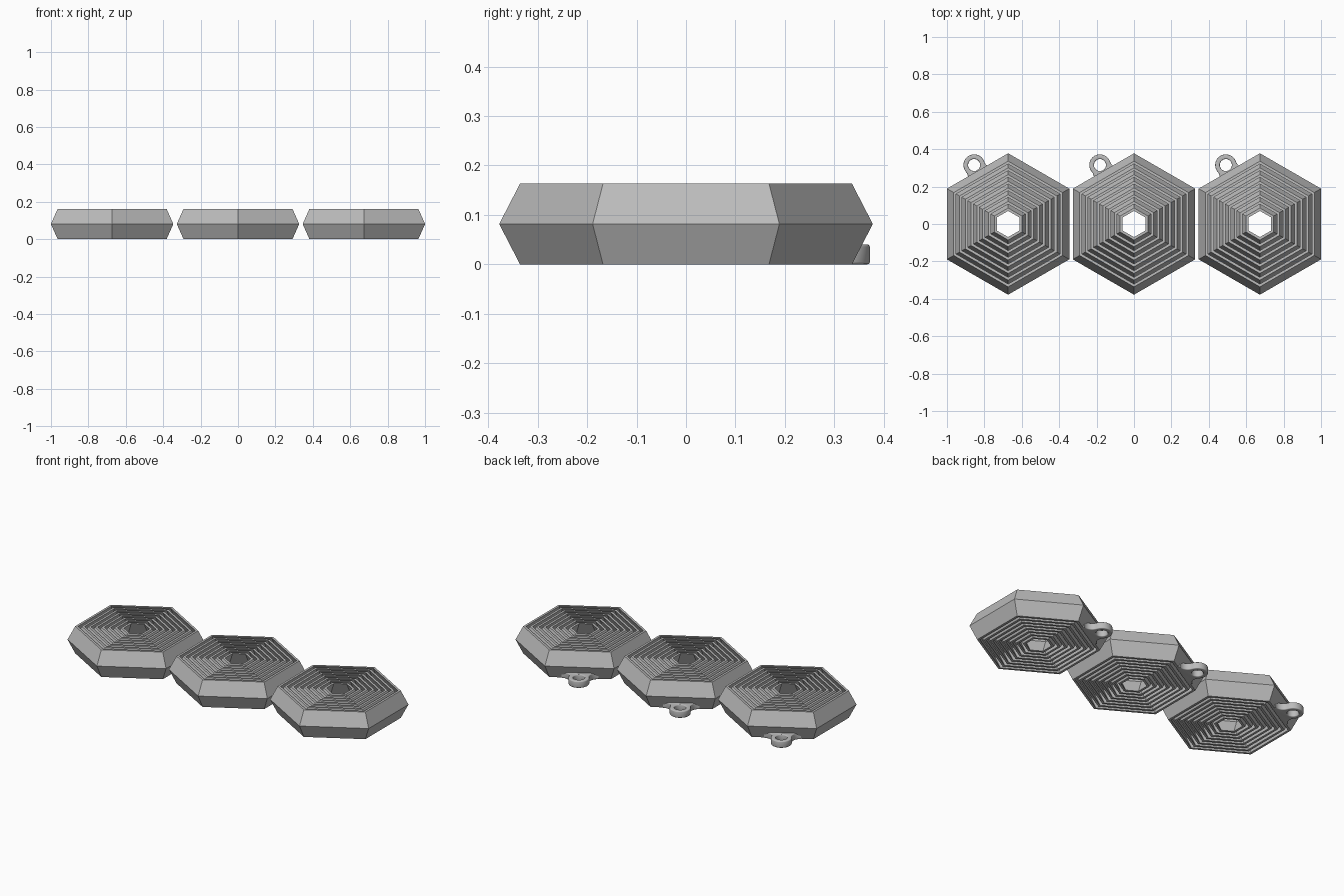
import bpy
import bmesh
from math import atan2, cos, pi, radians, sin, sqrt
from mathutils import Matrix

cube = bpy.data.objects.get("Cube")
if cube:
    bpy.data.objects.remove(cube)

HEIGHT = 0.163
BULGE = 0.042          # how far the middle of each wall swells outward
TOP_RADIUS = 0.336
HOLE_RADIUS = 0.07
RINGS = 8
WALL = 0.0155
PITCH = (TOP_RADIUS - HOLE_RADIUS - WALL) / (RINGS - 1)
SPACING = 0.673

grey = bpy.data.materials.new("plain grey")
grey.use_nodes = True
colour = (0.5, 0.5, 0.5, 1)
grey.diffuse_color = colour
grey.node_tree.nodes["Principled BSDF"].inputs["Base Color"].default_value = colour


def add_object(name, mesh, x):
    obj = bpy.data.objects.new(name, mesh)
    obj.location.x = x
    bpy.context.collection.objects.link(obj)
    return obj


def ring_mesh(radius):
    """Six-sided ring with a chevron-shaped wall."""
    inner = radius - WALL
    profile = [(radius, 0), (radius + BULGE, HEIGHT / 2), (radius, HEIGHT),
               (inner, HEIGHT), (inner + BULGE, HEIGHT / 2), (inner, 0)]
    bm = bmesh.new()
    columns = []
    for k in range(6):
        a = pi / 2 + k * pi / 3
        columns.append([bm.verts.new((r * cos(a), r * sin(a), z)) for r, z in profile])
    for k in range(6):
        a, b = columns[k], columns[(k + 1) % 6]
        for i in range(6):
            j = (i + 1) % 6
            bm.faces.new((a[i], b[i], b[j], a[j]))
    bmesh.ops.recalc_face_normals(bm, faces=bm.faces)
    mesh = bpy.data.meshes.new("hexagon_ring")
    bm.to_mesh(mesh)
    bm.free()
    mesh.materials.append(grey)
    return mesh


def arc(cx, cy, r, start, end, steps):
    return [(cx + r * cos(start + (end - start) * i / steps),
             cy + r * sin(start + (end - start) * i / steps)) for i in range(steps + 1)]


def loop_mesh():
    """Hanging loop, flared where it meets the outer ring."""
    centre, radius, hole, fillet, base = 0.364, 0.057, 0.032, 0.045, 0.30
    thick, edge = 0.04, 0.005
    fx = base + fillet
    fy = sqrt((radius + fillet) ** 2 - (fx - centre) ** 2)
    touch = atan2(fy, fx - centre)
    flare = arc(fx, fy, fillet, pi, touch + pi, 10)
    half = [(base - 0.01, fy)] + flare
    outline = [(x, -y) for x, y in half]
    outline += arc(centre, 0, radius, -touch, touch, 28)[1:-1]
    outline += half[::-1]

    curve = bpy.data.curves.new("loop_outline", "CURVE")
    curve.dimensions = "2D"
    curve.fill_mode = "BOTH"
    curve.extrude = thick / 2 - edge
    curve.bevel_depth = edge
    curve.bevel_resolution = 2
    curve.offset = -edge
    for points in (outline, arc(centre, 0, hole, 0, -2 * pi, 32)[:-1]):
        spline = curve.splines.new("POLY")
        spline.points.add(len(points) - 1)
        for p, (x, y) in zip(spline.points, points):
            p.co = (x, y, 0, 1)
        spline.use_cyclic_u = True
    helper = bpy.data.objects.new("loop_helper", curve)
    bpy.context.collection.objects.link(helper)
    bpy.context.view_layer.update()
    graph = bpy.context.evaluated_depsgraph_get()
    mesh = bpy.data.meshes.new_from_object(helper.evaluated_get(graph))
    bpy.data.objects.remove(helper)

    # Sink the root into the sloping wall without reaching the gap behind it
    slope = cos(pi / 6) * BULGE / (HEIGHT / 2)
    for v in mesh.vertices:
        v.co.z += thick / 2
        if v.co.x < base - 0.003:
            v.co.x = TOP_RADIUS * cos(pi / 6) - 0.006 + slope * v.co.z
    mesh.transform(Matrix.Rotation(radians(120), 4, "Z"))
    bm = bmesh.new()
    bm.from_mesh(mesh)
    bmesh.ops.remove_doubles(bm, verts=bm.verts, dist=0.0001)
    bmesh.ops.recalc_face_normals(bm, faces=bm.faces)
    bm.to_mesh(mesh)
    bm.free()
    mesh.materials.clear()
    mesh.materials.append(grey)
    return mesh


# Three identical hexagons in a row, each with nested rings and one loop
rings = [ring_mesh(TOP_RADIUS - i * PITCH) for i in range(RINGS)]
loop = loop_mesh()
for side, x in (("right", -SPACING), ("middle", 0), ("left", SPACING)):
    for i, mesh in enumerate(rings):
        add_object(f"{side}_ring_{i + 1}", mesh, x)
    hanger = add_object(f"{side}_hanging_loop", loop, x)

# The shared loop mesh is smooth on its rounded sides
bpy.ops.object.select_all(action="DESELECT")
hanger.select_set(True)
bpy.context.view_layer.objects.active = hanger
bpy.ops.object.shade_smooth_by_angle(angle=radians(35))
